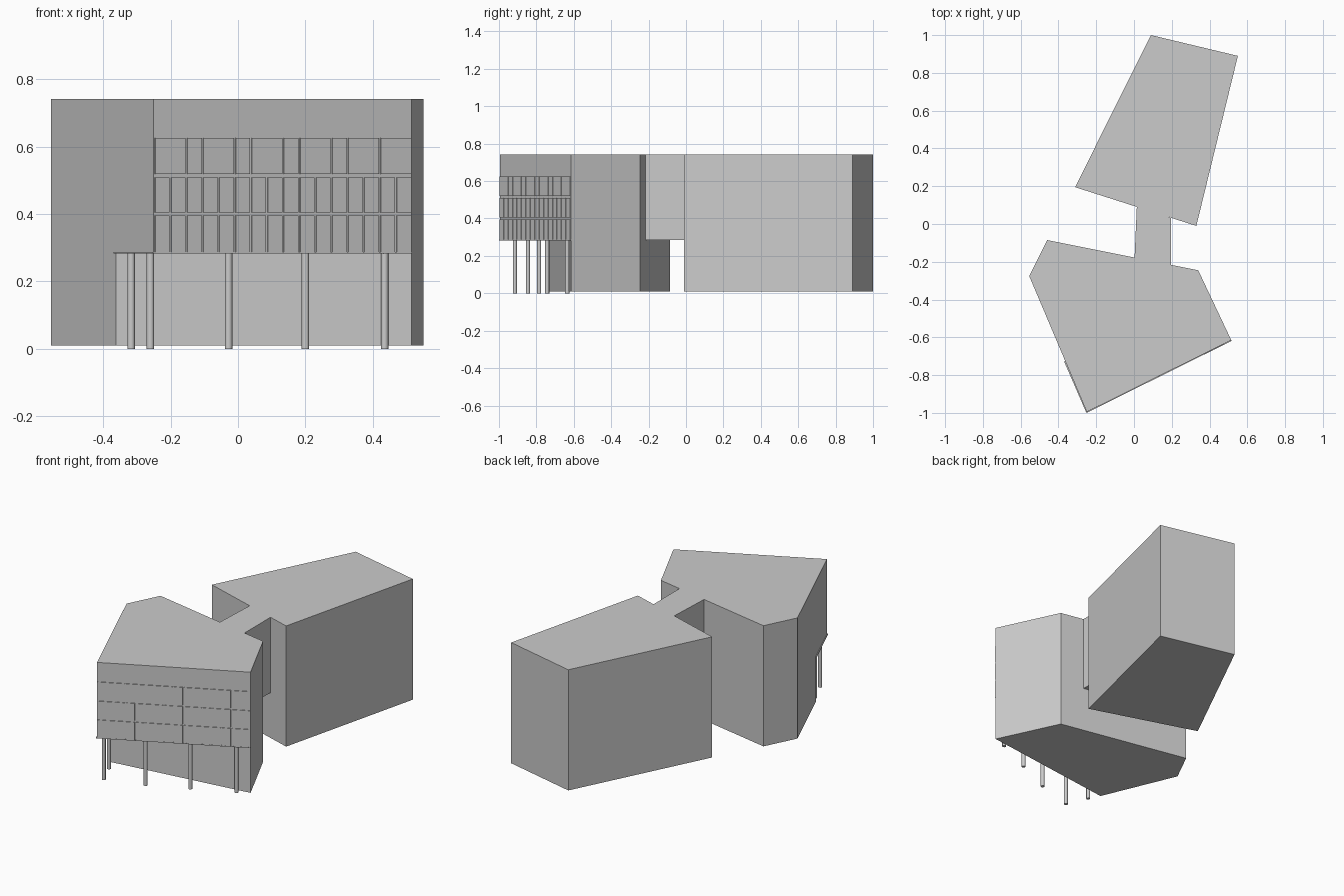
import bpy, bmesh, math
from mathutils import Vector

if "Cube" in bpy.data.objects:
    bpy.data.objects.remove(bpy.data.objects["Cube"])

TOP, SOFFIT, BASE = 0.742, 0.285, 0.01


def prism(name, outline, z0, z1):
    """Extrude a counter-clockwise plan outline between two heights."""
    bm = bmesh.new()
    face = bm.faces.new([bm.verts.new((x, y, z0)) for x, y in outline])
    ext = bmesh.ops.extrude_face_region(bm, geom=[face])
    moved = [v for v in ext["geom"] if isinstance(v, bmesh.types.BMVert)]
    bmesh.ops.translate(bm, verts=moved, vec=(0, 0, z1 - z0))
    bmesh.ops.recalc_face_normals(bm, faces=bm.faces)
    mesh = bpy.data.meshes.new(name)
    bm.to_mesh(mesh)
    bm.free()
    obj = bpy.data.objects.new(name, mesh)
    bpy.context.collection.objects.link(obj)
    return obj


# Rear wing and raised link between the wings
prism("rear_wing", [(0.09, 1.0), (-0.312, 0.195), (0.33, -0.01), (0.55, 0.89)], BASE, TOP)
prism("link_bridge", [(0.015, 0.091), (0.003, -0.178), (0.195, -0.216), (0.195, 0.033)],
      SOFFIT, TOP)

# Front wing with the lower storey cut back under the overhang
corner_l, corner_r = Vector((-0.25, -0.995)), Vector((0.515, -0.615))
front = prism("front_wing", [(-0.46, -0.085), (-0.555, -0.275), corner_l, corner_r,
                             (0.34, -0.245)], BASE, TOP)
cutter = prism("undercroft_cutter", [(-1.245, -0.845), (-1.245, -1.5), (1.395, -1.5),
                                     (1.395, -0.5)], -0.1, SOFFIT)
cutter.hide_render = True
cutter.hide_set(True)
cut = front.modifiers.new("undercroft", "BOOLEAN")
cut.operation = "DIFFERENCE"
cut.solver = "EXACT"
cut.object = cutter

# Thin soffit slab lipping out beyond the overhang walls
prism("soffit_slab", [(-0.37, -0.728), (-0.252, -1.0), (0.517, -0.619), (0.515, -0.615)],
      SOFFIT - 0.002, SOFFIT + 0.003)

# Facade panels: two even rows and a top row of alternating widths
along = (corner_r - corner_l).normalized()
out = Vector((along.y, -along.x))
unit = (corner_r - corner_l).length / 16
rows = [(0.287, 0.395, [1] * 16), (0.404, 0.509, [1] * 16),
        (0.519, 0.625, [2, 1, 2, 1, 2, 1, 2, 1, 2, 2])]
for r, (z0, z1, widths) in enumerate(rows):
    pos = 0
    for i, w in enumerate(widths):
        a = corner_l + along * (pos * unit + 0.003)
        b = corner_l + along * ((pos + w) * unit - 0.003)
        inner, outer = -0.002 * out, 0.004 * out
        prism(f"facade_panel_{r + 1}_{i + 1}", [a + outer, b + outer, b + inner, a + inner],
              z0, z1)
        pos += w

# Round columns carrying the overhang
for i, (x, y) in enumerate([(-0.317, -0.785), (-0.26, -0.915), (-0.028, -0.845),
                            (0.2, -0.742), (0.435, -0.635)]):
    bpy.ops.mesh.primitive_cylinder_add(vertices=20, radius=0.011, depth=SOFFIT,
                                        location=(x, y, SOFFIT / 2))
    bpy.context.object.name = f"column_{i + 1}"
    bpy.ops.object.shade_smooth_by_angle(angle=math.radians(40))
